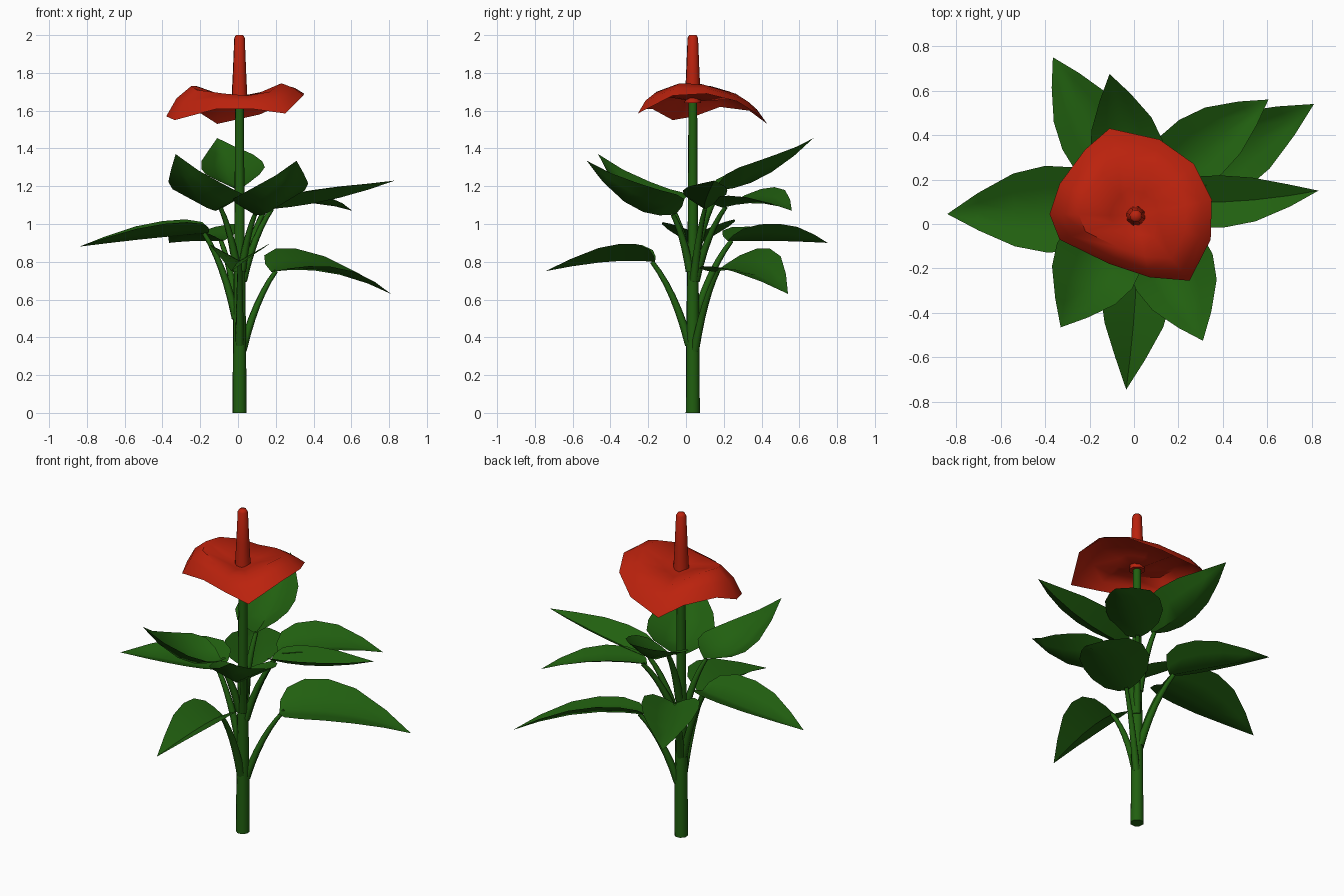
import bpy, math
from mathutils import Vector

if "Cube" in bpy.data.objects:
    bpy.data.objects.remove(bpy.data.objects["Cube"])


def material(name, rgb):
    m = bpy.data.materials.new(name)
    m.diffuse_color = (*rgb, 1)
    m.use_nodes = True
    m.node_tree.nodes["Principled BSDF"].inputs["Base Color"].default_value = m.diffuse_color
    return m


GREEN = material("leaf green", (0.015, 0.115, 0.005))
RED = material("flower red", (0.5, 0.016, 0.004))


def make(name, verts, faces, mat, angle=55):
    me = bpy.data.meshes.new(name)
    me.from_pydata([tuple(v) for v in verts], [], faces)
    me.materials.append(mat)
    ob = bpy.data.objects.new(name, me)
    bpy.context.collection.objects.link(ob)
    bpy.ops.object.select_all(action='DESELECT')
    ob.select_set(True)
    bpy.context.view_layer.objects.active = ob
    bpy.ops.object.shade_smooth_by_angle(angle=math.radians(angle))
    return ob


def bezier(a, c, b, t):
    return a * (1 - t) ** 2 + c * 2 * t * (1 - t) + b * t * t


def tube(name, path, radii, mat, sides=8):
    verts, faces = [], []
    for i, p in enumerate(path):
        d = (path[min(i + 1, len(path) - 1)] - path[max(i - 1, 0)]).normalized()
        u = d.cross(Vector((0.3, 1, 0))).normalized()
        w = d.cross(u)
        for k in range(sides):
            a = math.tau * k / sides
            verts.append(p + (u * math.cos(a) + w * math.sin(a)) * radii[i])
    for i in range(len(path) - 1):
        for k in range(sides):
            n = (k + 1) % sides
            faces.append((i * sides + k, i * sides + n, (i + 1) * sides + n, (i + 1) * sides + k))
    last = (len(path) - 1) * sides
    faces.append(tuple(reversed(range(sides))))
    faces.append(tuple(range(last, last + sides)))
    return make(name, verts, faces, mat, 65)


# half-width along a leaf: (position, width factor)
PROFILE = [(-0.04, 0.34), (0.01, 0.72), (0.15, 0.97), (0.34, 1.0),
           (0.56, 0.84), (0.80, 0.43)]


def leaf(name, base, mid, tip, left, right):
    """left and right are (half width, edge lift)."""
    b, m, t = Vector(base), Vector(mid), Vector(tip)
    ctrl = m * 2 - (b + t) / 2
    run = t - b
    side = Vector((-run.y, run.x, 0)).normalized()
    verts, faces = [], []
    for s, f in PROFILE:
        c = bezier(b, ctrl, t, s)
        for k in (1, 0.5, 0, -0.5, -1):
            w, lift = left if k > 0 else right
            verts.append(c + side * (w * f * k) + Vector((0, 0, lift * f * abs(k))))
    verts.append(t)
    for i in range(len(PROFILE) - 1):
        for k in range(4):
            p = i * 5 + k
            faces.append((p, p + 1, p + 6, p + 5))
    p = (len(PROFILE) - 1) * 5
    faces += [(p + k, p + k + 1, len(verts) - 1) for k in range(4)]
    return make(name, verts, faces, GREEN)


def stalk(name, z0, base):
    b = Vector(base)
    out = Vector((b.x - AX, b.y - AY, 0)).normalized()
    a = Vector((AX, AY, z0)) + out * 0.018
    c = a.lerp(b, 0.4)
    c.z = z0 + (b.z - z0) * 0.66
    n = 7
    path = [bezier(a, c, b, i / (n - 1)) for i in range(n)]
    tube(name, path, [0.024 - 0.012 * i / (n - 1) for i in range(n)], GREEN, 6)


# main stem and flower spike
AX, AY = 0.008, 0.036
tube("stem", [Vector((AX, AY, z)) for z in (0, 0.4, 1.0, 1.66)],
     [0.039, 0.036, 0.028, 0.024], GREEN)
tube("flower_spike", [Vector((AX, AY, z)) for z in (1.64, 1.8, 1.985, 2.0)],
     [0.045, 0.037, 0.029, 0.02], RED)

# leaves: stalk start height, base, middle, tip, left edge, right edge
LEAVES = [
    (0.50, (-0.18, 0.06, 0.95), (-0.50, 0.06, 0.92), (-0.84, 0.045, 0.88), (0.19, 0.07), (0.20, 0.085)),
    (0.50, (-0.09, 0.24, 0.91), (-0.23, 0.49, 0.91), (-0.365, 0.75, 0.90), (0.155, 0.075), (0.17, 0.09)),
    (0.85, (0.00, 0.18, 1.18), (-0.05, 0.42, 1.255), (-0.11, 0.675, 1.455), (0.165, 0.075), (0.165, 0.115)),
    (0.33, (0.20, 0.17, 0.75), (0.50, 0.35, 0.74), (0.81, 0.54, 0.63), (0.18, 0.115), (0.17, 0.02)),
    (0.70, (0.15, 0.21, 1.09), (0.38, 0.39, 1.11), (0.605, 0.56, 1.07), (0.17, 0.085), (0.14, 0.04)),
    (0.70, (0.18, 0.10, 1.08), (0.50, 0.105, 1.13), (0.83, 0.15, 1.23), (0.12, 0.07), (0.115, 0.07)),
    (0.75, (0.09, -0.07, 1.05), (0.20, -0.30, 1.10), (0.31, -0.525, 1.335), (0.21, 0.115), (0.17, 0.09)),
    (0.75, (-0.09, -0.07, 1.08), (-0.20, -0.26, 1.12), (-0.33, -0.465, 1.37), (0.18, 0.09), (0.215, 0.10)),
    (0.36, (0.01, -0.18, 0.80), (0.0, -0.42, 0.80), (-0.035, -0.745, 0.75), (0.16, 0.09), (0.155, 0.085)),
]
for i, (z0, base, mid, tip, left, right) in enumerate(LEAVES, 1):
    stalk(f"leaf_stalk_{i}", z0, base)
    leaf(f"leaf_{i}", base, mid, tip, left, right)

# flower bract: rim points (x, y, rim height, height of the crest inside the rim)
RIM = [(-0.11, 0.43, 1.53, 1.66), (0.115, 0.38, 1.58, 1.69), (0.27, 0.27, 1.65, 1.71),
       (0.35, 0.11, 1.69, 1.74), (0.345, -0.07, 1.68, 1.745), (0.25, -0.255, 1.585, 1.70),
       (0.07, -0.24, 1.61, 1.68), (-0.11, -0.18, 1.61, 1.69), (-0.335, -0.07, 1.55, 1.71),
       (-0.38, 0.045, 1.57, 1.73), (-0.335, 0.18, 1.62, 1.73), (-0.22, 0.335, 1.60, 1.70)]
CREST = 0.66
verts = [(AX, AY, 1.65)]
for f in (0.3, CREST, 0.86, 1.0):
    for x, y, rim, crest in RIM:
        if f <= CREST:
            z = 1.65 + (crest - 1.65) * f / CREST
        else:
            z = crest + (rim - crest) * ((f - CREST) / (1 - CREST)) ** 1.7
        verts.append((AX + (x - AX) * f, AY + (y - AY) * f, z))
n = len(RIM)
# wound so that the upper side faces up (rim points run clockwise)
faces = [(0, 1 + (k + 1) % n, 1 + k) for k in range(n)]
for r in range(3):
    for k in range(n):
        a, b = 1 + r * n + k, 1 + r * n + (k + 1) % n
        faces.append((a, b, b + n, a + n))
make("flower_bract", verts, faces, RED)
